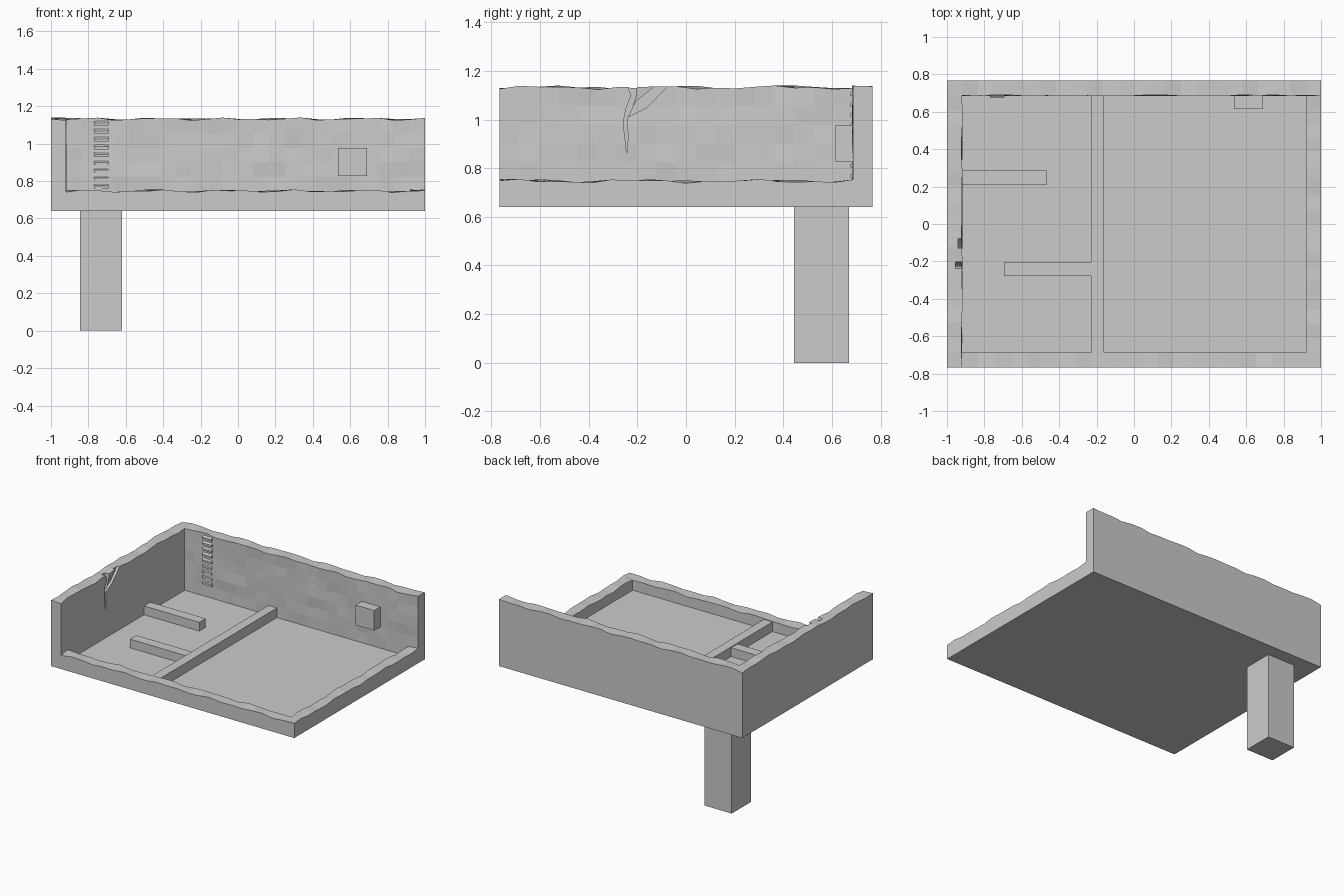
import bpy, bmesh, math, random
from mathutils import Vector

if "Cube" in bpy.data.objects:
    bpy.data.objects.remove(bpy.data.objects["Cube"])

random.seed(4)
X, YF, YB = 1.0, -0.767, 0.767     # outer footprint
T = 0.08                           # wall thickness
Z0, FLOOR, LOW, HIGH = 0.64, 0.67, 0.747, 1.132


def finish(name, bm):
    bmesh.ops.recalc_face_normals(bm, faces=bm.faces)
    me = bpy.data.meshes.new(name)
    bm.to_mesh(me)
    bm.free()
    ob = bpy.data.objects.new(name, me)
    bpy.context.collection.objects.link(ob)
    return ob


def box(name, x0, x1, y0, y1, z0, z1):
    bm = bmesh.new()
    bmesh.ops.create_cube(bm, size=1)
    for v in bm.verts:
        v.co = Vector((x1 if v.co.x > 0 else x0,
                       y1 if v.co.y > 0 else y0,
                       z1 if v.co.z > 0 else z0))
    return finish(name, bm)


def wave(x, y):
    # worn, uneven wall top
    return 0.005 * math.sin(17 * x + 13 * y) + 0.004 * math.sin(29 * x - 31 * y + 1)


def wall(name, start, end, outward, top, cols, rows, rough):
    """Wall with flat outer face, rough inner face and wavy top."""
    a, b, n = (Vector((*p, 0)) for p in (start, end, outward))
    bm = bmesh.new()
    grid = {}
    for i in range(cols + 1):
        for j in range(rows + 1):
            for k in (0, 1):
                p = a.lerp(b, i / cols) + n * T * k
                p.z = FLOOR + (top - FLOOR) * j / rows
                if j == rows:
                    p.z += wave(p.x, p.y)
                if k == 0 and 0 < i < cols and j > 0:
                    p += n * random.uniform(-rough, rough)
                grid[i, j, k] = bm.verts.new(p)

    def quad(*keys):
        bm.faces.new([grid[q] for q in keys])

    for i in range(cols):
        for j in range(rows):
            for k in (0, 1):
                quad((i, j, k), (i + 1, j, k), (i + 1, j + 1, k), (i, j + 1, k))
        for j in (0, rows):
            quad((i, j, 0), (i + 1, j, 0), (i + 1, j, 1), (i, j, 1))
    for j in range(rows):
        for i in (0, cols):
            quad((i, j, 0), (i, j + 1, 0), (i, j + 1, 1), (i, j, 1))
    return finish(name, bm)


def prism(name, profile, x0, x1):
    """Extrude a y-z outline along x."""
    bm = bmesh.new()
    f = bm.faces.new([bm.verts.new((x0, y, z)) for y, z in profile])
    g = bmesh.ops.extrude_face_region(bm, geom=[f])
    bmesh.ops.translate(bm, vec=(x1 - x0, 0, 0),
                        verts=[v for v in g['geom'] if isinstance(v, bmesh.types.BMVert)])
    return finish(name, bm)


# floor slab and supporting pillar
box("floor_slab", -X, X, YF, YB, Z0, FLOOR)
box("support_pillar", -0.845, -0.62, 0.445, 0.67, 0, Z0 + 0.01)

# two high walls, two broken-down low walls
xi, yf, yb = X - T, YF + T, YB - T
wall("back_wall", (-X, yb), (X, yb), (0, 1), HIGH, 24, 6, 0.004)
left = wall("left_wall", (-xi, YF), (-xi, yb), (-1, 0), HIGH, 18, 6, 0.003)
wall("front_wall", (-xi, yf), (X, yf), (0, -1), LOW, 22, 1, 0.001)
wall("right_wall", (xi, yf), (xi, yb), (1, 0), LOW, 18, 1, 0.001)

# inner partition and two short stub walls
box("partition", -0.23, -0.16, yf, yb, FLOOR, 0.742)
box("left_stub", -xi, -0.465, 0.21, 0.285, FLOOR, 0.735)
box("right_stub", -0.695, -0.23, -0.277, -0.202, FLOOR, 0.735)

# block protruding from the back wall
box("wall_block", 0.535, 0.69, 0.615, yb + 0.02, 0.828, 0.977)

# wall ladder: a column of sloped rungs
for i in range(9):
    z = 0.76 + i * 0.042
    prism(f"ladder_rung_{i + 1}",
          [(yb + 0.01, z), (yb - 0.01, z), (yb - 0.01, z + 0.014), (yb + 0.01, z + 0.03)],
          -0.77, -0.692)

# forked crack in the left wall
cracks = [
    ([(-0.25, 1.16), (-0.225, 1.10), (-0.245, 1.05), (-0.258, 0.99), (-0.244, 0.86),
      (-0.238, 0.93), (-0.243, 1.0), (-0.22, 1.05), (-0.205, 1.10), (-0.20, 1.16)], 0.035),
    ([(-0.24, 1.01), (-0.205, 1.075), (-0.10, 1.16), (-0.055, 1.16), (-0.16, 1.05)], 0.02),
]
for i, (outline, depth) in enumerate(cracks):
    cutter = prism(f"crack_cutter_{i + 1}", outline, -xi - depth, -xi + 0.05)
    cutter.hide_render = True
    cutter.hide_viewport = True
    mod = left.modifiers.new("crack", 'BOOLEAN')
    mod.operation = 'DIFFERENCE'
    mod.solver = 'EXACT'
    mod.object = cutter
